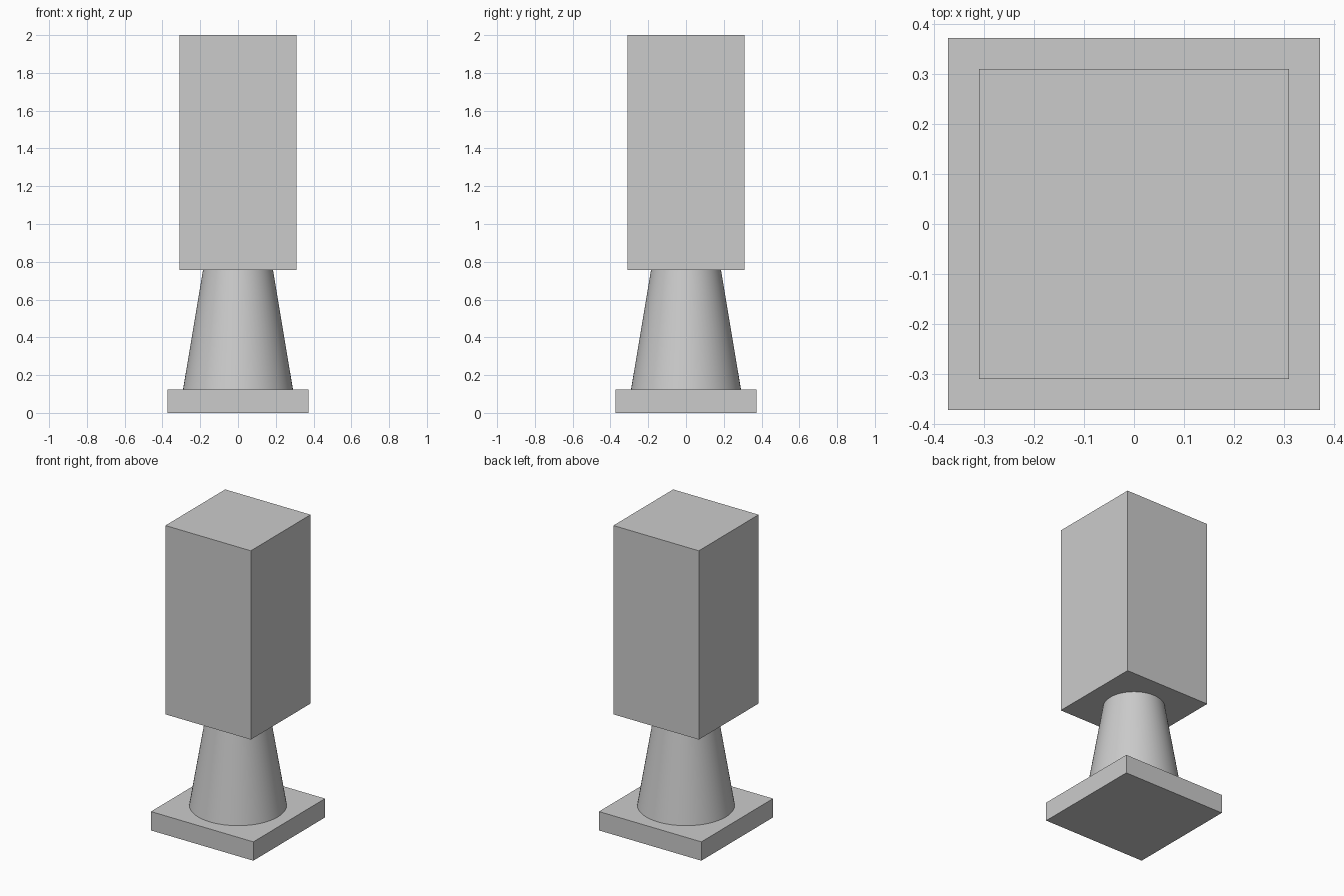
import bpy

cube = bpy.data.objects.get("Cube")
if cube:
    bpy.data.objects.remove(cube, do_unlink=True)

# Single grey finish for every part
grey = bpy.data.materials.new("plain_grey")
grey.use_nodes = True
colour = (0.6, 0.6, 0.6, 1)
grey.diffuse_color = colour
grey.node_tree.nodes["Principled BSDF"].inputs["Base Color"].default_value = colour

BASE_TOP, BLOCK_BOTTOM, TOP = 0.124, 0.757, 2.0


def finish(name):
    obj = bpy.context.object
    obj.name = name
    obj.data.materials.append(grey)
    return obj


def square_block(name, width, z0, z1):
    bpy.ops.mesh.primitive_cube_add(size=1, location=(0, 0, (z0 + z1) / 2))
    obj = finish(name)
    obj.scale = (width, width, z1 - z0)
    bpy.ops.object.transform_apply(location=False, rotation=False, scale=True)
    return obj


# Square foot plate and tall upper block
square_block("base_plate", 0.746, 0, BASE_TOP)
square_block("upper_block", 0.622, BLOCK_BOTTOM, TOP)

# Tapered round pedestal between them
bpy.ops.mesh.primitive_cone_add(
    vertices=64, radius1=0.291, radius2=0.185,
    depth=BLOCK_BOTTOM - BASE_TOP,
    location=(0, 0, (BASE_TOP + BLOCK_BOTTOM) / 2))
finish("tapered_pedestal")
bpy.ops.object.shade_smooth_by_angle()
